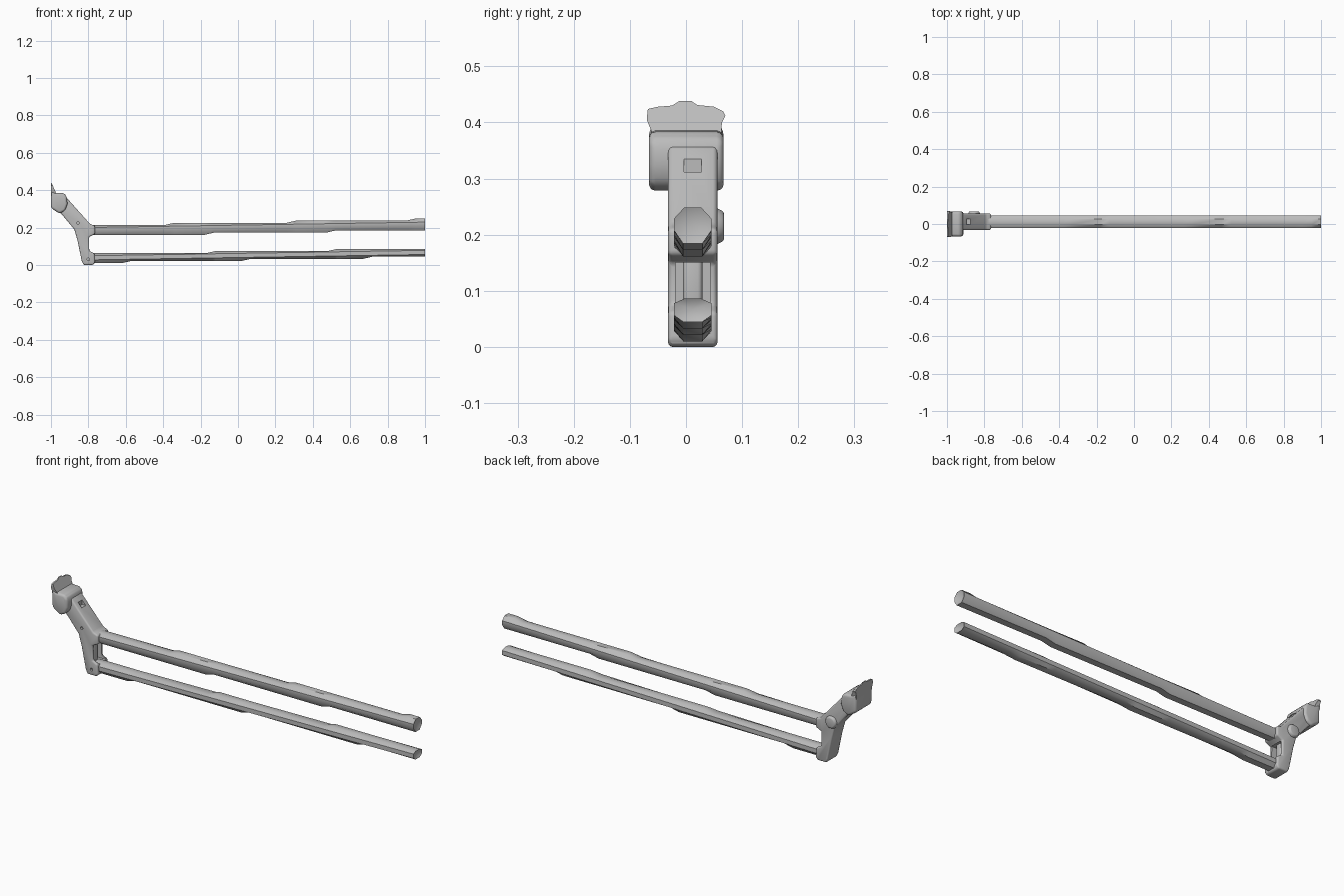
import bpy, bmesh, math
from mathutils import Matrix

cube = bpy.data.objects.get("Cube")
if cube:
    bpy.data.objects.remove(cube, do_unlink=True)

grey = bpy.data.materials.new("plain grey")
grey.use_nodes = True
grey.diffuse_color = (0.5, 0.5, 0.5, 1)
grey.node_tree.nodes["Principled BSDF"].inputs["Base Color"].default_value = (0.5, 0.5, 0.5, 1)
MID = 0.012  # y of the arm's centre plane


def finish(name, bm):
    bmesh.ops.recalc_face_normals(bm, faces=bm.faces)
    mesh = bpy.data.meshes.new(name)
    bm.to_mesh(mesh)
    bm.free()
    ob = bpy.data.objects.new(name, mesh)
    mesh.materials.append(grey)
    bpy.context.collection.objects.link(ob)
    return ob


def select(ob):
    bpy.ops.object.select_all(action='DESELECT')
    ob.select_set(True)
    bpy.context.view_layer.objects.active = ob


def smooth(ob, angle=35):
    select(ob)
    bpy.ops.object.shade_smooth_by_angle(angle=math.radians(angle))


def bevel(ob, width, segments=3):
    mod = ob.modifiers.new("rounding", 'BEVEL')
    mod.width, mod.segments = width, segments
    mod.limit_method = 'ANGLE'
    select(ob)
    bpy.ops.object.modifier_apply(modifier=mod.name)


def cut(ob, cutter):
    mod = ob.modifiers.new("cut", 'BOOLEAN')
    mod.operation, mod.object, mod.solver = 'DIFFERENCE', cutter, 'EXACT'
    cutter.hide_render = True
    select(ob)
    bpy.ops.object.modifier_apply(modifier=mod.name)
    bpy.data.objects.remove(cutter, do_unlink=True)


def slab(name, points, y0, y1):
    """Side profile in x and z, given thickness along y."""
    bm = bmesh.new()
    face = bm.faces.new([bm.verts.new((x, y0, z)) for x, z in points])
    out = bmesh.ops.extrude_face_region(bm, geom=[face])["geom"]
    verts = [v for v in out if isinstance(v, bmesh.types.BMVert)]
    bmesh.ops.translate(bm, verts=verts, vec=(0, y1 - y0, 0))
    return finish(name, bm)


def box(name, x0, x1, y0, y1, z0, z1):
    return slab(name, [(x0, z0), (x1, z0), (x1, z1), (x0, z1)], y0, y1)


def pin(name, x, y, z, radius, depth, taper=1):
    bm = bmesh.new()
    bmesh.ops.create_cone(bm, cap_ends=True, segments=16, radius1=radius,
                          radius2=radius * taper, depth=depth,
                          matrix=Matrix.Translation((x, y, z)) @ Matrix.Rotation(-math.pi / 2, 4, 'X'))
    return finish(name, bm)


# Long tubes: eight sides, top and bottom facets rising in short steps
def tube(name, c0, c1, tops, bottoms):
    start, ramp, rise = -0.80, 0.05, 0.0115
    stations = sorted({start, 1.0} | {s + d for s in tops + bottoms for d in (0, ramp)})

    def level(x, steps):
        return rise * sum(min(1, max(0, (x - s) / ramp)) for s in steps)

    bm = bmesh.new()
    rings = []
    for x in stations:
        c = c0 + (c1 - c0) * (x - start) / (1 - start)
        top = c0 + 0.026 + level(x, tops)
        low = c0 - 0.027 + level(x, bottoms)
        half = [(0.015, top), (0.033, c + 0.012), (0.033, c - 0.010), (0.017, low)]
        ring = half + [(-y, z) for y, z in reversed(half)]
        rings.append([bm.verts.new((x, MID + y, z)) for y, z in ring])
    for a, b in zip(rings, rings[1:]):
        for i in range(len(a)):
            j = (i + 1) % len(a)
            bm.faces.new((a[i], a[j], b[j], b[i]))
    bm.faces.new(rings[0])
    # Ragged hollow end
    centre = bm.verts.new((0.985, MID, c1))
    end = rings[-1]
    for i in range(len(end)):
        bm.faces.new((end[i], end[(i + 1) % len(end)], centre))
    smooth(finish(name, bm), 40)


tube("upper_tube", 0.188, 0.217, [-0.39, 0.26, 0.90], [-0.18, 0.47])
tube("lower_tube", 0.037, 0.066, [-0.17, 0.48], [-0.62, 0.02, 0.67])

# Bracket joining both tubes and rising to the head
bracket = slab("bracket", [
    (-0.825, 0), (-0.775, 0), (-0.765, 0.012), (-0.768, 0.062), (-0.795, 0.075),
    (-0.797, 0.15), (-0.765, 0.165), (-0.765, 0.21), (-0.79, 0.218),
    (-0.915, 0.358), (-0.97, 0.36), (-0.965, 0.29), (-0.94, 0.268),
    (-0.875, 0.19), (-0.858, 0.13), (-0.835, 0.02)], MID - 0.044, MID + 0.044)
bevel(bracket, 0.009)
cut(bracket, box("slot_cutter", -0.828, -0.7, MID - 0.031, MID + 0.031, 0.06, 0.15))
cut(bracket, box("notch_cutter", -0.895, -0.86, MID - 0.016, MID + 0.016, 0.312, 0.335))
for x, z in ((-0.855, 0.225), (-0.80, 0.03)):
    cut(bracket, pin("pin_cutter", x, MID - 0.044, z, 0.007, 0.02))
smooth(bracket)

# Rounded rib inside the slot
rib = box("slot_rib", -0.835, -0.806, MID - 0.017, MID + 0.017, 0.05, 0.16)
bevel(rib, 0.008)
smooth(rib)

# Low boss on the back of the bracket
boss = pin("back_boss", -0.855, 0.06, 0.215, 0.034, 0.016, 0.75)
bevel(boss, 0.004, 2)
smooth(boss)

# Bulky rounded head
head = slab("head", [(-1, 0.305), (-0.955, 0.275), (-0.925, 0.29), (-0.912, 0.325),
                     (-0.915, 0.365), (-0.93, 0.384), (-0.975, 0.384), (-1, 0.40)],
            -0.066, 0.067)
bevel(head, 0.014)
smooth(head, 50)

# Torn lip above the head, thinning toward its top edge
outline = [(-0.06, 0.37), (0.062, 0.37), (0.064, 0.40), (0.07, 0.412), (0.066, 0.42),
           (0.05, 0.428), (0.02, 0.431), (0.01, 0.438), (-0.012, 0.438), (-0.025, 0.43),
           (-0.05, 0.428), (-0.068, 0.424), (-0.07, 0.405), (-0.062, 0.385)]
bm = bmesh.new()
back = [bm.verts.new((-1, y, z)) for y, z in outline]
front = [bm.verts.new((-0.966 - 0.45 * (z - 0.37), y, z)) for y, z in outline]
bm.faces.new(back)
bm.faces.new(front)
for i in range(len(outline)):
    j = (i + 1) % len(outline)
    bm.faces.new((back[i], back[j], front[j], front[i]))
smooth(finish("torn_lip", bm))
